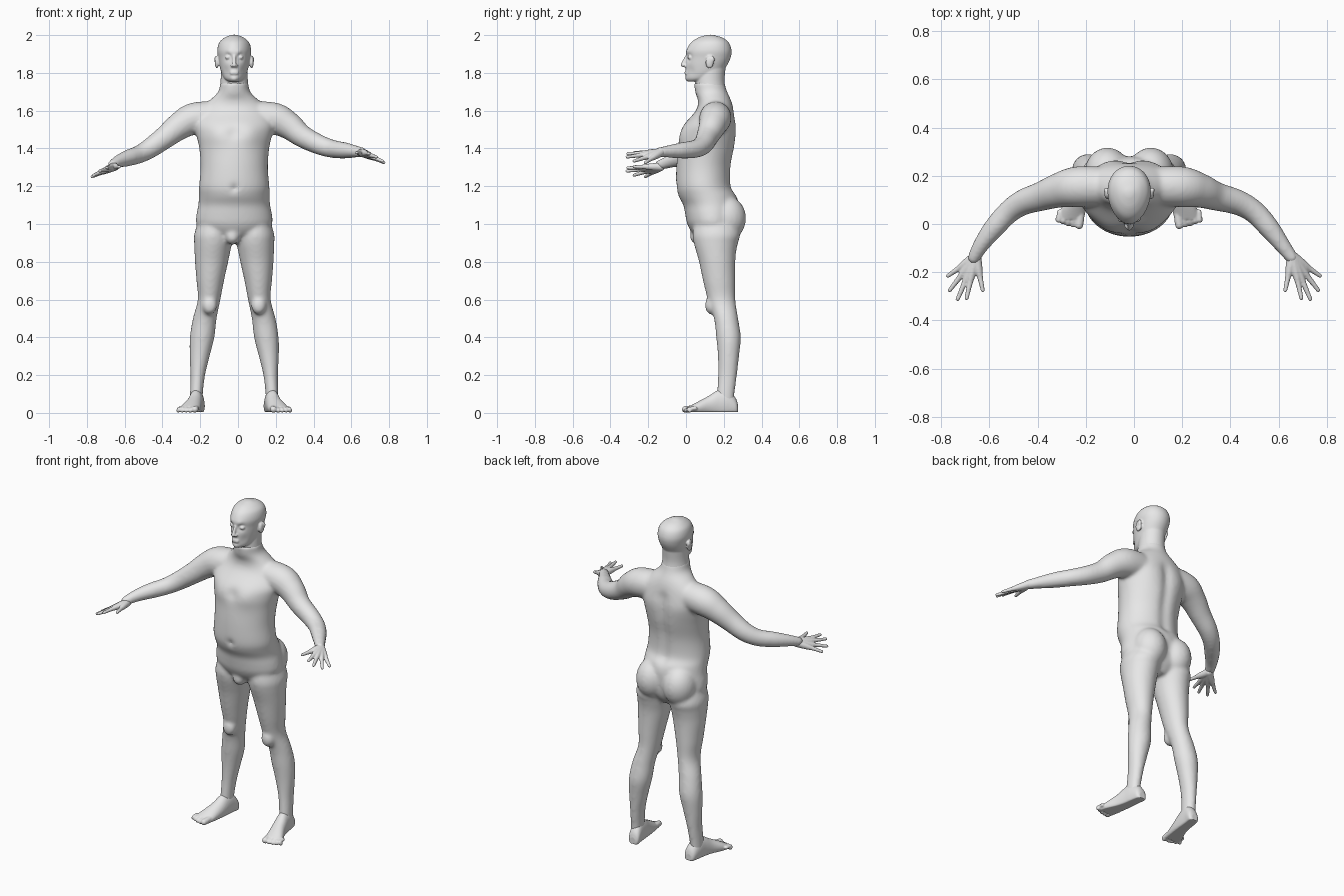
import bpy, bmesh, math
from mathutils import Vector, Matrix

if "Cube" in bpy.data.objects:
    bpy.data.objects.remove(bpy.data.objects["Cube"], do_unlink=True)

MID = -0.02  # the body's own centre line
skin = bpy.data.materials.new("plain grey")
skin.use_nodes = True
skin.diffuse_color = (0.8, 0.8, 0.8, 1)
skin.node_tree.nodes["Principled BSDF"].inputs["Base Color"].default_value = (0.8, 0.8, 0.8, 1)


def resample(rows, steps=6):
    """Catmull-Rom curve through rows of numbers."""
    out = []
    for i in range(len(rows) - 1):
        quad = [rows[max(i - 1, 0)], rows[i], rows[i + 1], rows[min(i + 2, len(rows) - 1)]]
        for k in range(steps):
            t = k / steps
            out.append([b + 0.5 * t * (c - a + t * (2*a - 5*b + 4*c - d + t * (3*(b - c) + d - a)))
                        for a, b, c, d in zip(*quad)])
    return out + [list(rows[-1])]


def skin_rings(bm, rings):
    loops = [[bm.verts.new(p) for p in ring] for ring in rings]
    n = len(loops[0])
    for a, b in zip(loops, loops[1:]):
        for i in range(n):
            bm.faces.new((a[i], a[(i + 1) % n], b[(i + 1) % n], b[i]))
    bm.faces.new(loops[0][::-1])
    bm.faces.new(loops[-1])


def column(bm, rows, egg=0.0, n=48):
    """Stack of level ellipses: z, x, y, half width, half depth."""
    rings = []
    for z, x, y, rx, ry in resample(rows):
        ring = []
        for i in range(n):
            a = 2 * math.pi * i / n
            ring.append((x + rx * math.cos(a) * (1 + egg * math.sin(a)), y + ry * math.sin(a), z))
        rings.append(ring)
    skin_rings(bm, rings)


def ball(bm, centre, size):
    m = Matrix.Translation(centre) @ Matrix.Diagonal((*size, 1))
    bmesh.ops.create_uvsphere(bm, u_segments=24, v_segments=14, radius=1, matrix=m)


def tube(bm, rows, n=20):
    """Round limb along a path: x, y, z, radius, with rounded ends."""
    pts = resample(rows)
    rings = []
    for i, (x, y, z, r) in enumerate(pts):
        t = Vector(pts[min(i + 1, len(pts) - 1)][:3]) - Vector(pts[max(i - 1, 0)][:3])
        u = t.cross(Vector((0, 0, 1))).normalized()
        w = u.cross(t).normalized()
        rings.append([Vector((x, y, z)) + r * (math.cos(a) * u + math.sin(a) * w)
                      for a in (2 * math.pi * k / n for k in range(n))])
    skin_rings(bm, rings)
    for x, y, z, r in (rows[0], rows[-1]):
        ball(bm, (x, y, z), (r, r, r))


def sculpt(bm, bumps):
    """Push the surface along y around points: side offset, y, z, radius, push."""
    for off, y, z, rad, push in bumps:
        for s in ((1, -1) if off else (1,)):
            c = Vector((MID + s * off, y, z))
            for v in bm.verts:
                v.co.y += push * math.exp(-((v.co - c).length / rad) ** 2)


def finish(name, bm, voxel, passes):
    bmesh.ops.recalc_face_normals(bm, faces=bm.faces)
    me = bpy.data.meshes.new(name)
    bm.to_mesh(me)
    bm.free()
    me.materials.append(skin)
    ob = bpy.data.objects.new(name, me)
    bpy.context.collection.objects.link(ob)
    fuse = ob.modifiers.new("fuse", 'REMESH')
    fuse.mode = 'VOXEL'
    fuse.voxel_size = voxel
    fuse.use_smooth_shade = True
    soft = ob.modifiers.new("soften", 'SMOOTH')
    soft.factor = 0.5
    soft.iterations = passes


# Torso with chest, navel and spine groove
body = bmesh.new()
torso = [(.9, .06, .16, .07), (.95, .16, .15, .115), (1, .2, .142, .135), (1.05, .2, .138, .142),
         (1.1, .19, .133, .147), (1.15, .187, .115, .155), (1.2, .186, .095, .147),
         (1.3, .178, .095, .146), (1.4, .185, .108, .15), (1.47, .2, .115, .146),
         (1.53, .21, .127, .133), (1.6, .185, .152, .1), (1.65, .135, .152, .088),
         (1.7, .085, .133, .085), (1.75, .075, .123, .08)]
column(body, [(z, MID, y, rx, ry) for z, rx, y, ry in torso], n=72)
sculpt(body, [(.085, -.02, 1.48, .06, -.012), (0, -.03, 1.48, .03, .01), (0, -.05, 1.19, .016, .02)])
sculpt(body, [(0, .25, 1.16 + .04 * i, .03, -.012) for i in range(11)])
sculpt(body, [(.1, .24, 1.5, .08, .012)])

# Legs and buttocks
leg = [(1.04, .1, .15, .08, .1), (.95, .111, .16, .1, .125), (.9, .112, .158, .1, .117),
       (.85, .116, .16, .094, .105), (.8, .12, .165, .088, .096), (.7, .127, .175, .073, .085),
       (.6, .133, .188, .06, .073), (.5, .156, .212, .063, .064), (.4, .17, .225, .065, .065),
       (.3, .183, .225, .053, .056), (.2, .193, .22, .039, .05), (.1, .2, .21, .034, .047),
       (.05, .2, .21, .034, .045)]
for s in (1, -1):
    column(body, [(z, MID + s * off, y, rx, ry) for z, off, y, rx, ry in leg])
    ball(body, (MID + s * .09, .212, 1.03), (.096, .106, .12))
    ball(body, (MID + s * .13, .135, .57), (.04, .035, .05))
ball(body, (MID - .01, .065, .935), (.04, .045, .045))

# Arms, the right one held a little lower
left_arm = [(.05, .155, 1.57, .08), (.19, .155, 1.558, .085), (.27, .14, 1.52, .073),
            (.34, .115, 1.465, .06), (.43, .09, 1.42, .053), (.5, .05, 1.398, .048),
            (.56, -.015, 1.39, .044), (.61, -.08, 1.385, .035), (.655, -.14, 1.38, .027)]
right_arm = [(-.09, .155, 1.57, .08), (-.23, .155, 1.558, .085), (-.31, .14, 1.518, .073),
             (-.385, .115, 1.46, .061), (-.46, .09, 1.405, .054), (-.52, .05, 1.37, .048),
             (-.58, -.015, 1.35, .044), (-.63, -.08, 1.332, .035), (-.665, -.14, 1.312, .027)]
for arm in (left_arm, right_arm):
    tube(body, arm, 28)
finish("body", body, 0.009, 12)

# Head: skull and jaw, face relief, nose, lips, eyes and ears
head = bmesh.new()
skull = [(1.755, .03, .01, .08), (1.77, .052, 0, .14), (1.8, .067, -.002, .19), (1.84, .077, -.002, .217),
         (1.88, .084, .001, .236), (1.92, .089, .003, .241), (1.96, .079, .026, .227),
         (1.985, .053, .062, .196), (1.998, .025, .1, .155), (2.002, .008, .12, .137)]
column(head, [(z, MID, (f + b) / 2, rx, (b - f) / 2) for z, rx, f, b in skull], egg=0.12, n=72)
sculpt(head, [(.034, .01, 1.884, .02, .014), (.03, .005, 1.908, .018, -.005), (0, 0, 1.768, .02, -.006),
              (0, 0, 1.786, .014, .005), (.05, .02, 1.81, .025, .006)])
column(head, [(1.64, MID, .15, .08, .08), (1.7, MID, .133, .078, .08),
              (1.76, MID, .127, .072, .077), (1.83, MID, .135, .07, .075)])
tube(head, [(MID, .006, 1.892, .008), (MID, -.008, 1.865, .009), (MID, -.016, 1.842, .012)])
for s in (1, -1):
    ball(head, (MID + s * .011, -.006, 1.838), (.01, .012, .008))
    ball(head, (MID + s * .033, .021, 1.882), (.016, .013, .011))
    ball(head, (MID + s * .092, .125, 1.857), (.011, .022, .034))
    ball(head, (MID + s * .097, .14, 1.87), (.009, .011, .02))
for z in (1.805, 1.796):
    ball(head, (MID, .003, z), (.024, .011, .0055))
finish("head", head, 0.005, 3)

# Hands: fingers fan out from the wrist and fuse into a palm
tips = [(.772, -.215, 1.325), (.765, -.275, 1.333), (.732, -.312, 1.355),
        (.695, -.308, 1.372), (.628, -.275, 1.378)]
for name, s, drop in (("left_hand", 1, 0), ("right_hand", -1, .075)):
    hand = bmesh.new()
    wrist = Vector((s * .657, -.135, 1.378 - drop))
    for tip in tips:
        end = Vector((s * tip[0], tip[1], tip[2] - drop))
        tube(hand, [(*wrist.lerp(end, f), r) for f, r in
                    ((0, .023), (.3, .019), (.5, .015), (.65, .0115), (1, .0085))], 14)
    finish(name, hand, 0.004, 2)

# Feet: flat-soled wedge with five toes
foot = [(.275, .19, .02, .045), (.262, .19, .034, .08), (.22, .197, .038, .125), (.17, .203, .04, .12),
        (.12, .213, .044, .09), (.06, .231, .052, .058), (.02, .24, .052, .036)]
for name, s in (("left_foot", 1), ("right_foot", -1)):
    bm = bmesh.new()
    rings = []
    for y, off, half, h in resample(foot):
        rings.append([(MID + s * (off + half * math.cos(a)), y, max(.004, h * (.4 + .6 * math.sin(a))))
                      for a in (2 * math.pi * i / 32 for i in range(32))])
    skin_rings(bm, rings)
    for i in range(5):
        r = .0175 if i == 0 else .0125 - .0005 * i
        x = .202 + .021 * i + (.004 if i else 0)
        tube(bm, [(MID + s * x, .05, .024, r), (MID + s * (x + .003), .015, .021, r),
                  (MID + s * (x + .006), -.004 + .003 * i * i / 2, r + .001, r)], 14)
    finish(name, bm, 0.005, 2)
